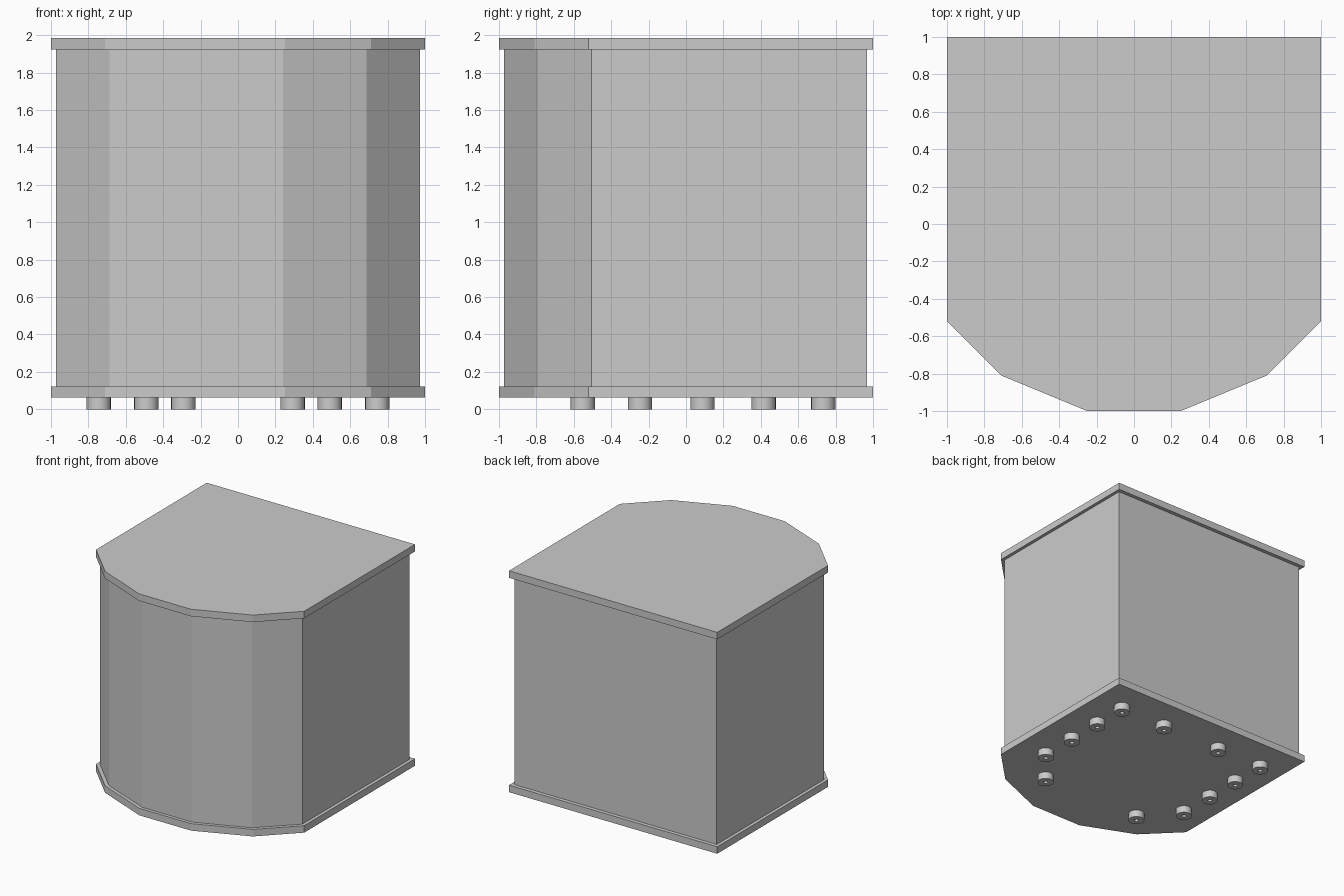
import bpy, bmesh
from math import cos, sin, tau

if "Cube" in bpy.data.objects:
    bpy.data.objects.remove(bpy.data.objects["Cube"])


def new_object(name, bm):
    bmesh.ops.recalc_face_normals(bm, faces=bm.faces[:])
    mesh = bpy.data.meshes.new(name)
    bm.to_mesh(mesh)
    bm.free()
    obj = bpy.data.objects.new(name, mesh)
    bpy.context.collection.objects.link(obj)
    return obj


def prism(name, half, z0, z1):
    """Extrude a half outline, mirrored across x, between two heights."""
    outline = half + [(-x, y) for x, y in reversed(half)]
    bm = bmesh.new()
    face = bm.faces.new([bm.verts.new((x, y, z0)) for x, y in outline])
    new = bmesh.ops.extrude_face_region(bm, geom=[face])["geom"]
    top = [v for v in new if isinstance(v, bmesh.types.BMVert)]
    bmesh.ops.translate(bm, verts=top, vec=(0, 0, z1 - z0))
    return new_object(name, bm)


def foot(name, x, y, sides=24):
    """Round foot with a small blind screw hole underneath."""
    profile = [(0.065, 0.062), (0.065, 0.0), (0.018, 0.0), (0.018, 0.04)]
    bm = bmesh.new()
    rings = [[bm.verts.new((r * cos(tau * i / sides), r * sin(tau * i / sides), z))
              for i in range(sides)] for r, z in profile]
    for a, b in zip(rings, rings[1:]):
        for i in range(sides):
            j = (i + 1) % sides
            bm.faces.new((a[i], a[j], b[j], b[i]))
    bm.faces.new(rings[0])
    bm.faces.new(rings[-1])
    obj = new_object(name, bm)
    obj.location = (x, y, 0)
    bpy.ops.object.select_all(action='DESELECT')
    obj.select_set(True)
    bpy.context.view_layer.objects.active = obj
    bpy.ops.object.shade_smooth_by_angle()


# Top and bottom plates, with a faceted bow front
plate = [(0.25, -1.0), (0.71, -0.81), (1.0, -0.52), (1.0, 1.0)]
prism("bottom_plate", plate, 0.062, 0.123)
prism("top_plate", plate, 1.923, 1.984)

# Cabinet body, slightly inset from the plates
body = [(0.24, -0.972), (0.687, -0.79), (0.972, -0.506), (0.972, 0.967)]
prism("cabinet_body", body, 0.123, 1.923)

# Feet: a row along each side, plus front and back pairs
spots = [(0.745, y) for y in (-0.246, 0.088, 0.415, 0.734)]
spots += [(0.49, -0.552), (0.292, 0.734)]
for n, (x, y) in enumerate(spots, 1):
    foot(f"foot_right_{n}", x, y)
    foot(f"foot_left_{n}", -x, y)
